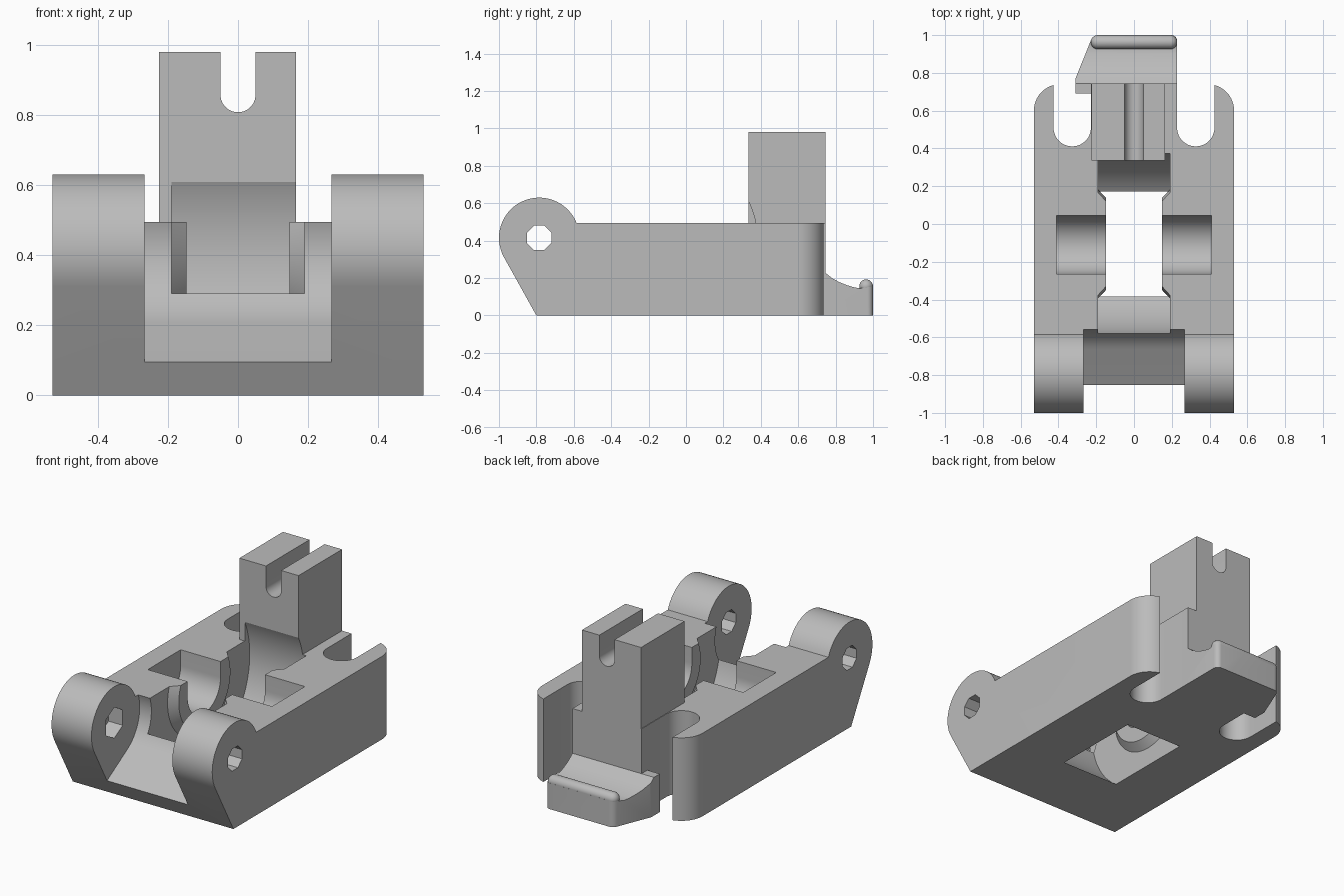
import bpy, bmesh, math
from mathutils import Matrix, Vector

if "Cube" in bpy.data.objects:
    bpy.data.objects.remove(bpy.data.objects["Cube"], do_unlink=True)

grey = bpy.data.materials.new("plain grey")
grey.use_nodes = True
COLOUR = (0.5, 0.5, 0.5, 1)
grey.diffuse_color = COLOUR
grey.node_tree.nodes["Principled BSDF"].inputs["Base Color"].default_value = COLOUR


def arc(cx, cy, r, start, end, n=16):
    angles = [math.radians(start + (end - start) * i / n) for i in range(n + 1)]
    return [(cx + r * math.cos(a), cy + r * math.sin(a)) for a in angles]


def make_object(name, bm):
    bmesh.ops.recalc_face_normals(bm, faces=bm.faces)
    mesh = bpy.data.meshes.new(name)
    bm.to_mesh(mesh)
    bm.free()
    mesh.materials.append(grey)
    obj = bpy.data.objects.new(name, mesh)
    bpy.context.collection.objects.link(obj)
    return obj


def prism(name, outline, axis, low, high):
    """Extrude a 2D outline along x (y,z), y (x,z) or z (x,y)."""
    place = {"x": lambda a, b, d: (d, a, b),
             "y": lambda a, b, d: (a, d, b),
             "z": lambda a, b, d: (a, b, d)}[axis]
    bm = bmesh.new()
    face = bm.faces.new([bm.verts.new(place(a, b, low)) for a, b in outline])
    moved = bmesh.ops.extrude_face_region(bm, geom=[face])["geom"]
    bmesh.ops.translate(bm, vec=Vector(place(0, 0, high - low)),
                        verts=[v for v in moved if isinstance(v, bmesh.types.BMVert)])
    return make_object(name, bm)


def rect(a0, a1, b0, b1):
    return [(a0, b0), (a1, b0), (a1, b1), (a0, b1)]


def combine(obj, tool, operation="DIFFERENCE", keep=False):
    mod = obj.modifiers.new("bool", "BOOLEAN")
    mod.operation, mod.solver, mod.object = operation, "EXACT", tool
    bpy.context.view_layer.update()
    mesh = bpy.data.meshes.new_from_object(
        obj.evaluated_get(bpy.context.evaluated_depsgraph_get()))
    obj.modifiers.clear()
    obj.data = mesh
    if not keep:
        bpy.data.objects.remove(tool, do_unlink=True)


DECK = 0.495                   # flat top of the body
HINGE = (-0.785, 0.415)        # hinge axis in y, z
WHEEL = (-0.105, 0.4)          # wheel axis in y, z

# Body: side profile with hinge eyes, trimmed to the plan with open rear slots
side = ([(-0.8, 0), (0.8, 0), (0.8, DECK), (-0.585, DECK)]
        + arc(*HINGE, 0.215, 22, 209, 32))
body = prism("body", side, "x", -0.53, 0.53)
half = ([(0.53, -1.1)] + arc(0.39, 0.6, 0.14, 0, 75)
        + [(0.426, 0.51)] + arc(0.327, 0.51, 0.099, 0, -180, 24) + [(0.228, 0.745)])
plan = half + [(-x, y) for x, y in reversed(half)]
combine(body, prism("plan", plan, "z", -0.1, 1), "INTERSECT")

# Gap between the hinge eyes
gap = [(-1.2, -0.11), (-0.845, 0.1)] + arc(*HINGE, 0.24, -59.4, 90, 32) + [(-1.2, 0.655)]
combine(body, prism("gap", gap, "x", -0.267, 0.267))

# Wheel well with conical bosses on both walls
wheel = prism("wheel", arc(*WHEEL, 0.487, 0, 357.5, 143), "x", -0.19, 0.19)
combine(body, wheel, keep=True)
for s in (-1, 1):
    bm = bmesh.new()
    bmesh.ops.create_cone(bm, cap_ends=True, segments=64, radius1=0.30,
                          radius2=0.243, depth=0.055,
                          matrix=Matrix.Translation((s * 0.1745, *WHEEL))
                          @ Matrix.Rotation(-s * math.pi / 2, 4, "Y"))
    combine(body, make_object("boss", bm), "UNION")
combine(body, prism("trim", rect(-0.3, 0.3, -0.5, 0.3), "z", DECK, 1))

# Axle trough, open at the top
trough = arc(WHEEL[0] - 0.005, WHEEL[1], 0.155, -180, 0, 32) + [(0.045, 0.7), (-0.265, 0.7)]
combine(body, prism("trough", trough, "x", -0.41, 0.41))

# Hinge pin hole and nut pocket
combine(body, prism("pin", arc(*HINGE, 0.071, 22.5, 337.5, 7), "x", -0.7, 0.7))
combine(body, prism("nut", arc(*HINGE, 0.092, 30, 330, 5), "x", -0.36, -0.2))

# Tower with a sight notch, its foot hollowed by the wheel
tower = prism("tower", rect(-0.225, 0.165, DECK, 0.98), "y", 0.335, 0.745)
combine(tower, wheel)
notch = arc(0, 0.858, 0.05, -180, 0, 20) + [(0.05, 1.1), (-0.05, 1.1)]
combine(tower, prism("notch", notch, "y", 0.2, 0.9))

# Rear thumb lip: scooped profile trimmed to its plan
scoop = [(0.65, 0), (1, 0), (1, 0.155), (0.93, 0.145), (0.9, 0.15), (0.86, 0.162),
         (0.82, 0.178), (0.78, 0.2), (0.745, 0.228), (0.65, 0.228)]
lip = prism("rear_lip", scoop, "x", -0.4, 0.4)
lip_plan = ([(-0.31, 0.69), (0.228, 0.69)] + arc(0.198, 0.97, 0.03, 0, 90, 6)
            + arc(-0.19, 0.96, 0.04, 90, 160, 6) + [(-0.31, 0.77)])
combine(lip, prism("lip_plan", lip_plan, "z", -0.1, 0.5), "INTERSECT")

# Rounded bead along the lip edge
bm = bmesh.new()
bmesh.ops.create_uvsphere(bm, u_segments=24, v_segments=13, radius=0.037,
                          matrix=Matrix.Rotation(math.pi / 2, 4, "Y"))
for v in bm.verts:
    v.co += Vector((math.copysign(0.192, v.co.x), 0.963, 0.156))
bead = make_object("lip_bead", bm)

# Smooth the curves and keep hard edges
for obj in bpy.context.view_layer.objects:
    obj.select_set(obj in (body, tower, lip, bead))
bpy.context.view_layer.objects.active = body
bpy.ops.object.shade_smooth_by_angle(angle=math.radians(25))
